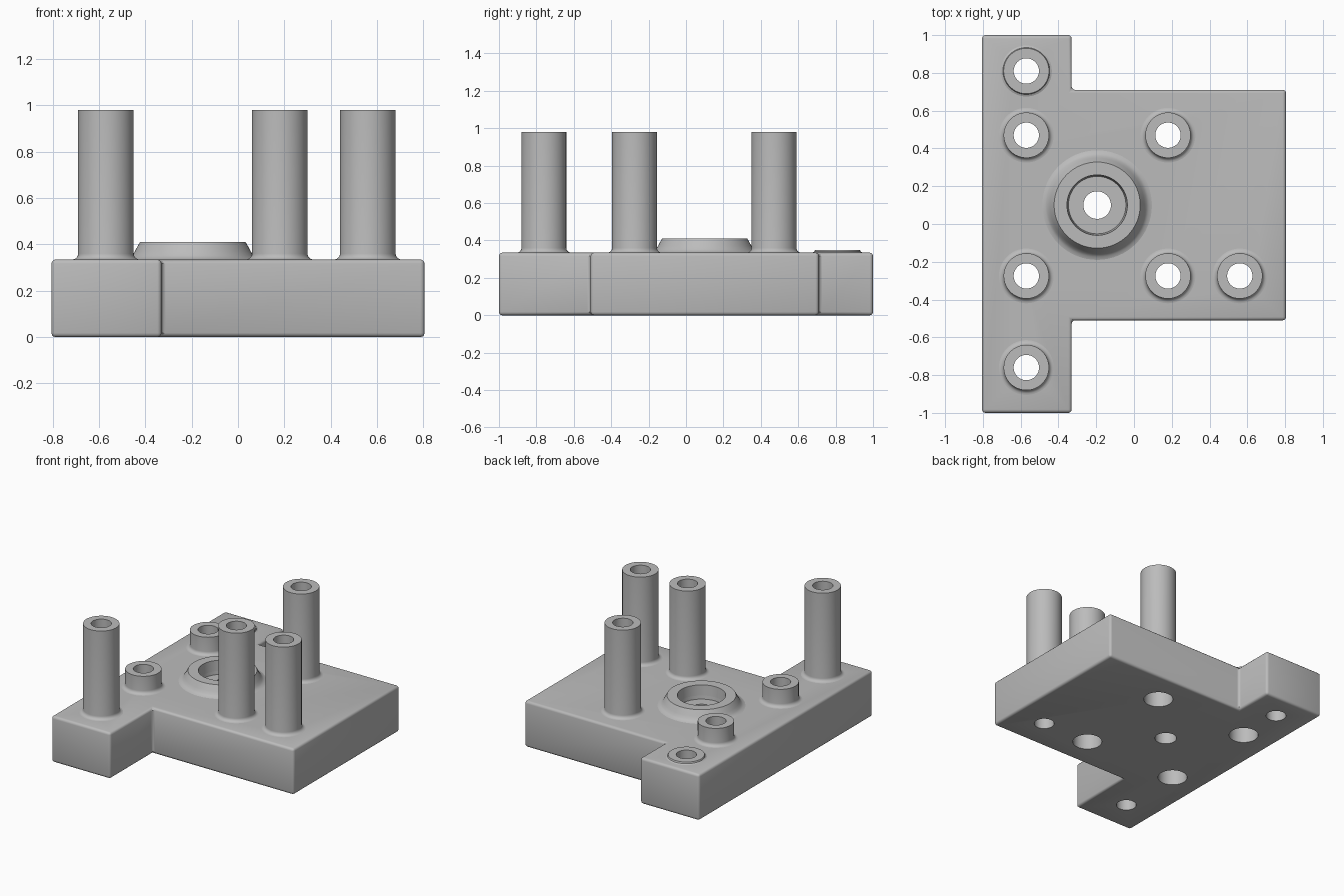
import bpy, bmesh, math

if "Cube" in bpy.data.objects:
    bpy.data.objects.remove(bpy.data.objects["Cube"], do_unlink=True)

TOP = 0.335          # upper face of the plate
TALL, SHORT, FLUSH = 0.98, 0.465, 0.35
OUTER, BORE, WIDE = 0.12, 0.067, 0.098
FILLET = 0.025
SIDES = 64

grey = bpy.data.materials.new("plain grey")
grey.use_nodes = True
colour = (0.5, 0.5, 0.5, 1)
grey.diffuse_color = colour
grey.node_tree.nodes["Principled BSDF"].inputs["Base Color"].default_value = colour


def finish(bm, name):
    bmesh.ops.recalc_face_normals(bm, faces=bm.faces)
    mesh = bpy.data.meshes.new(name)
    bm.to_mesh(mesh)
    bm.free()
    mesh.materials.append(grey)
    obj = bpy.data.objects.new(name, mesh)
    bpy.context.collection.objects.link(obj)
    return obj


def select(obj):
    bpy.ops.object.select_all(action="DESELECT")
    obj.select_set(True)
    bpy.context.view_layer.objects.active = obj


def smooth(obj):
    select(obj)
    bpy.ops.object.shade_smooth_by_angle(angle=math.radians(32))


def lathe(bm, profile, x, y, cap=False):
    """Revolve (radius, z) points round a vertical axis at x, y."""
    rings = []
    for r, z in profile:
        angles = [2 * math.pi * i / SIDES for i in range(SIDES)]
        rings.append([bm.verts.new((x + r * math.cos(a), y + r * math.sin(a), z)) for a in angles])
    for low, high in zip(rings, rings[1:]):
        for i in range(SIDES):
            j = (i + 1) % SIDES
            bm.faces.new((low[i], low[j], high[j], high[i]))
    if cap:
        bm.faces.new(rings[0])
        bm.faces.new(rings[-1])


def fillet(radius):
    """Concave quarter round from the plate up to a cylinder."""
    steps = [math.pi / 2 * i / 5 for i in range(6)]
    return [(radius + FILLET * (1 - math.sin(a)), TOP + FILLET * (1 - math.cos(a))) for a in steps]


# Posts: name, x, y, top height, whether the hole is widened from below
posts = [
    ("front_left_strip_post", -0.57, -0.76, TALL, False),
    ("front_short_post", -0.57, -0.275, SHORT, True),
    ("rear_short_post", -0.57, 0.47, SHORT, True),
    ("front_middle_post", 0.18, -0.275, TALL, True),
    ("rear_middle_post", 0.18, 0.47, TALL, True),
    ("front_side_post", 0.56, -0.275, TALL, False),
    ("rear_strip_pad", -0.57, 0.81, FLUSH, False),
]
BOSS_X, BOSS_Y = -0.195, 0.10

# Base plate: strip with a wider block on one side, all edges rounded
outline = [(-0.805, -1), (-0.33, -1), (-0.33, -0.51), (0.805, -0.51),
           (0.805, 0.71), (-0.33, 0.71), (-0.33, 1), (-0.805, 1)]
bm = bmesh.new()
base = bm.faces.new([bm.verts.new((x, y, 0)) for x, y in outline])
lifted = bmesh.ops.extrude_face_region(bm, geom=[base])["geom"]
bmesh.ops.translate(bm, vec=(0, 0, TOP), verts=[v for v in lifted if isinstance(v, bmesh.types.BMVert)])
plate = finish(bm, "base_plate")
bevel = plate.modifiers.new("rounded edges", "BEVEL")
bevel.width = 0.018
bevel.segments = 3

# Cutter for every hole through the plate
bm = bmesh.new()
for name, x, y, height, widened in posts:
    hole = [(BORE, -0.1), (BORE, 0.5)]
    if widened:
        hole = [(WIDE, -0.1), (WIDE, 0.2), (BORE, 0.2), (BORE, 0.5)]
    lathe(bm, hole, x, y, cap=True)
lathe(bm, [(0.073, -0.1), (0.073, 0.31), (0.152, 0.31), (0.155, TOP), (0.155, 0.5)],
      BOSS_X, BOSS_Y, cap=True)
cutter = finish(bm, "hole_cutter")
cutter.hide_render = True
cut = plate.modifiers.new("holes", "BOOLEAN")
cut.operation = "DIFFERENCE"
cut.solver = "EXACT"
cut.object = cutter
select(plate)
for modifier in list(plate.modifiers):
    bpy.ops.object.modifier_apply(modifier=modifier.name)
bpy.data.objects.remove(cutter, do_unlink=True)
smooth(plate)

# Hollow posts
for name, x, y, height, widened in posts:
    bm = bmesh.new()
    if height == FLUSH:
        foot = [(OUTER + 0.015, TOP), (OUTER + 0.004, TOP + 0.005)]
    else:
        foot = fillet(OUTER)
    lathe(bm, foot + [(OUTER, height), (BORE, height), (BORE, TOP)], x, y)
    smooth(finish(bm, name))

# Flared boss round the stepped centre hole
bm = bmesh.new()
lathe(bm, [(0.29, TOP), (0.274, 0.34), (0.261, 0.352), (0.25, 0.37), (0.24, 0.389),
           (0.228, 0.41), (0.16, 0.41), (0.155, TOP)], BOSS_X, BOSS_Y)
smooth(finish(bm, "centre_boss"))
